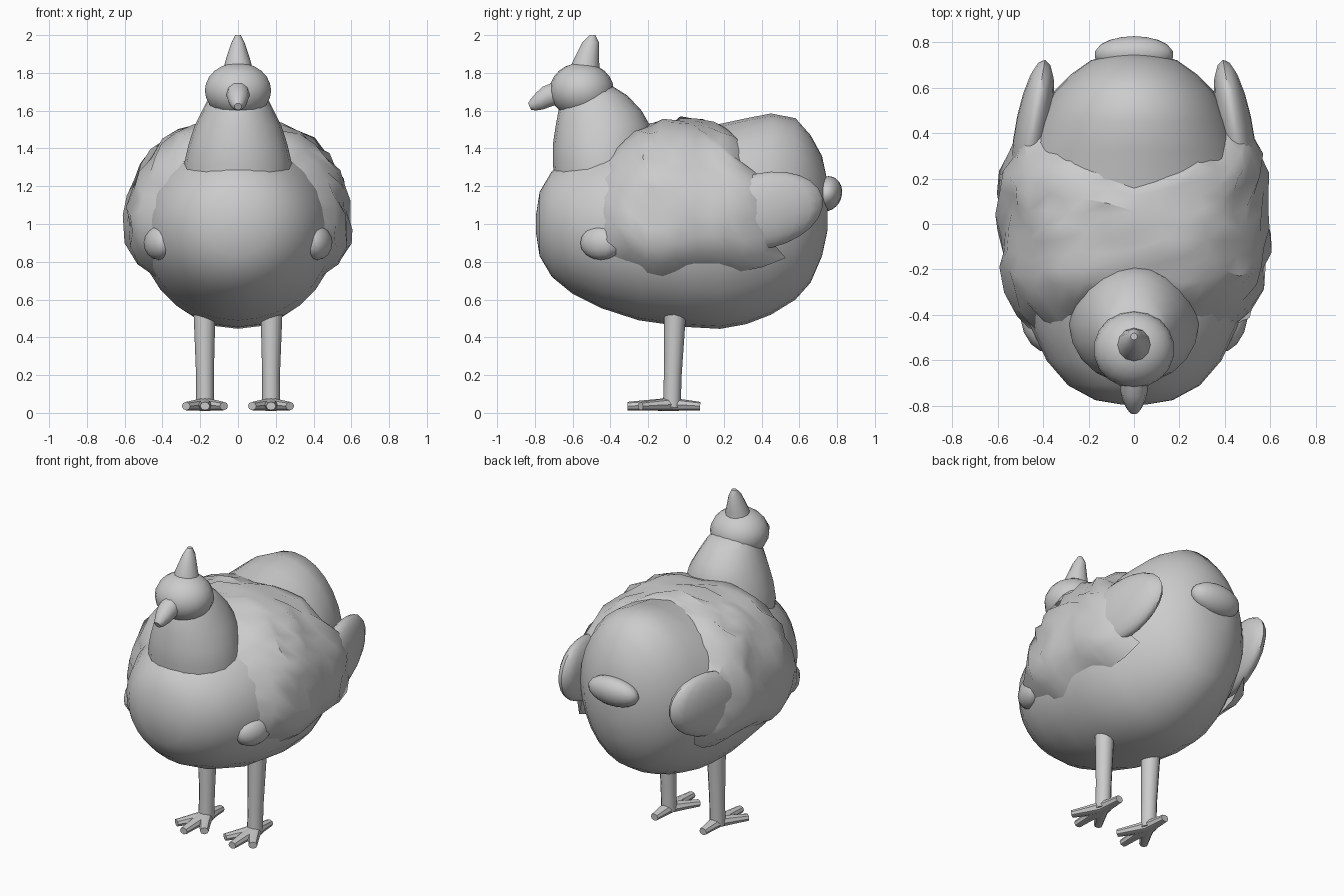
import bpy, math, random
from mathutils import Vector, Matrix, Euler

if "Cube" in bpy.data.objects:
    bpy.data.objects.remove(bpy.data.objects["Cube"])

random.seed(4)


def make(name, verts, faces, angle=40):
    mesh = bpy.data.meshes.new(name)
    mesh.from_pydata([tuple(v) for v in verts], [], faces)
    mesh.validate()
    ob = bpy.data.objects.new(name, mesh)
    bpy.context.collection.objects.link(ob)
    bpy.ops.object.select_all(action='DESELECT')
    ob.select_set(True)
    bpy.context.view_layer.objects.active = ob
    bpy.ops.object.mode_set(mode='EDIT')
    bpy.ops.mesh.select_all(action='SELECT')
    bpy.ops.mesh.normals_make_consistent(inside=False)
    bpy.ops.object.mode_set(mode='OBJECT')
    bpy.ops.object.shade_smooth_by_angle(angle=math.radians(angle))
    return ob


def loft(name, rings, n=20):
    """rings: (centre, u axis vector, v axis vector)"""
    verts, faces = [], []
    for c, u, v in rings:
        for i in range(n):
            a = 2 * math.pi * i / n
            verts.append(Vector(c) + Vector(u) * math.cos(a) + Vector(v) * math.sin(a))
    for r in range(len(rings) - 1):
        for i in range(n):
            j = (i + 1) % n
            faces.append((r * n + i, r * n + j, (r + 1) * n + j, (r + 1) * n + i))
    faces.append(tuple(range(n)))
    faces.append(tuple(range((len(rings) - 1) * n, len(rings) * n)))
    return make(name, verts, faces)


def tube(name, pts, n=10):
    """pts: (point, radius, flattening) along a bone"""
    d = (Vector(pts[-1][0]) - Vector(pts[0][0])).normalized()
    u = d.cross(Vector((0, 0, 1)))
    u = u.normalized() if u.length > 0.3 else Vector((1, 0, 0))
    v = u.cross(d).normalized()
    return loft(name, [(p, u * r, v * r * f) for p, r, f in pts], n)


def ellipsoid(name, loc, radii, rot=(0, 0, 0), seg=18, rows=12):
    bpy.ops.mesh.primitive_uv_sphere_add(segments=seg, ring_count=rows)
    ob = bpy.context.object
    ob.name = name
    ob.data.transform(Matrix.LocRotScale(Vector(loc), Euler(rot), Vector(radii)))
    bpy.ops.object.shade_smooth_by_angle(angle=math.radians(40))
    return ob


def interp(table, x):
    if x <= table[0][0]:
        return table[0][1]
    for (x0, y0), (x1, y1) in zip(table, table[1:]):
        if x <= x1:
            return y0 + (y1 - y0) * (x - x0) / (x1 - x0)
    return table[-1][1]


# Body: elliptical sections (y, bottom, top, half width)
sections = [(-.795, .96, 1.04, .05), (-.775, .83, 1.17, .17), (-.71, .72, 1.28, .29),
            (-.6, .63, 1.35, .385), (-.45, .555, 1.41, .455), (-.25, .49, 1.47, .505),
            (0, .455, 1.50, .525), (.18, .445, 1.53, .51), (.32, .47, 1.56, .47),
            (.45, .52, 1.585, .42), (.58, .60, 1.56, .355), (.66, .69, 1.47, .275),
            (.72, .83, 1.36, .19), (.75, .97, 1.22, .09)]
loft("body", [((0, y, (b + t) / 2), (w, 0, 0), (0, 0, (t - b) / 2))
              for y, b, t, w in sections], 28)

# Feather mantle draped over the back, edges tucked into the body
width = [(-.55, .47), (-.4, .53), (-.2, .59), (0, .595), (.2, .59), (.35, .55), (.5, .50)]
top = [(-.5, 1.42), (-.2, 1.54), (0, 1.565), (.15, 1.54), (.35, 1.54)]
low = [(-.5, .86), (-.35, .82), (-.2, .71), (-.1, .71), (.05, .77), (.2, .78),
       (.35, .74), (.5, .82)]
front = [(0, -.32), (40, -.42), (75, -.44), (95, -.48), (112, -.50)]
back = [(0, .22), (25, .31), (50, .33), (65, .46), (112, .5)]
NA, NY = 24, 11
verts, faces = [], []
for i in range(NA + 1):
    t = 2 * i / NA - 1
    for j in range(NY + 1):
        v = j / NY
        th = abs(t) * 112
        y = interp(front, th) * (1 - v) + interp(back, th) * v
        drop = min(.95, (1 - interp(low, y)) / .5)
        a = math.radians(t * (90 + math.degrees(math.asin(drop ** 1.1))))
        edge = min(i, NA - i, j, NY - j)
        s = (.84, .97)[edge] if edge < 2 else 1 + random.uniform(-.045, .03)
        w, c = interp(width, y), math.cos(a)
        h = interp(top, y) - 1 if c > 0 else .5
        p = 2 / 2.2
        x = math.copysign(abs(math.sin(a)) ** p, a) * w
        z = math.copysign(abs(c) ** p, c) * h
        wob = random.uniform(-.015, .015) if edge else random.uniform(-.03, .03)
        # rim goes straight inward below the middle, down above it
        sz = s if z > 0 else 1
        verts.append((x * s, y + wob, 1 + z * sz))
for i in range(NA):
    for j in range(NY):
        q = i * (NY + 1) + j
        faces.append((q, q + 1, q + NY + 2, q + NY + 1))
make("feather_mantle", verts, faces)

# Neck and head
neck = [(1.18, -.43, .28, .26), (1.32, -.44, .285, .265), (1.42, -.443, .262, .262),
        (1.52, -.44, .23, .25), (1.6, -.455, .19, .22), (1.68, -.475, .15, .165),
        (1.73, -.5, .11, .11)]
loft("neck", [((0, y, z), (rx, 0, 0), (0, ry, 0)) for z, y, rx, ry in neck], 20)
ellipsoid("head", (0, -.552, 1.707), (.178, .17, .147))

# Comb and beak
loft("comb", [((0, -.535, 1.8), (.08, 0, 0), (0, .08, 0)),
              ((0, -.53, 1.86), (.068, 0, 0), (0, .07, 0)),
              ((0, -.505, 1.96), (.035, 0, 0), (0, .045, 0)),
              ((0, -.495, 2.0), (.015, 0, 0), (0, .015, 0))], 12)
tube("beak", [((0, -.66, 1.70), .065, 1), ((0, -.735, 1.675), .06, 1),
              ((0, -.775, 1.65), .05, 1), ((0, -.81, 1.63), .034, 1),
              ((0, -.828, 1.622), .02, 1)])

# Tail
ellipsoid("tail", (0, .745, 1.16), (.175, .08, .095), (-.35, 0, 0))

for side, s in (("left", -1), ("right", 1)):
    # Wing with its free tip at the rear
    ellipsoid("wing_" + side, (s * .445, .41, 1.07), (.08, .325, .2), (.22, 0, s * .17))
    # Lobe at the front of the wing edge
    ellipsoid("wing_lobe_" + side, (s * .42, -.45, .9), (.07, .12, .09), (0, 0, -s * .4), 12, 8)
    # Leg
    x = s * .175
    tube("leg_" + side, [((x, -.075, .03), .047, 1), ((x, -.07, .2), .047, 1),
                         ((s * .178, -.055, .6), .06, 1)], 12)
    # Toes
    for k, (dx, y) in enumerate([(-.1, -.24), (0, -.31), (.1, -.24), (0, .075)]):
        mid = (x + dx * .6, -.08 + (y + .08) * .6, .04)
        tube(f"toe_{side}_{k}", [((x, -.08, .045), .044, .8), (mid, .032, .85),
                                 ((x + dx, y, .036), .026, .85)], 8)
